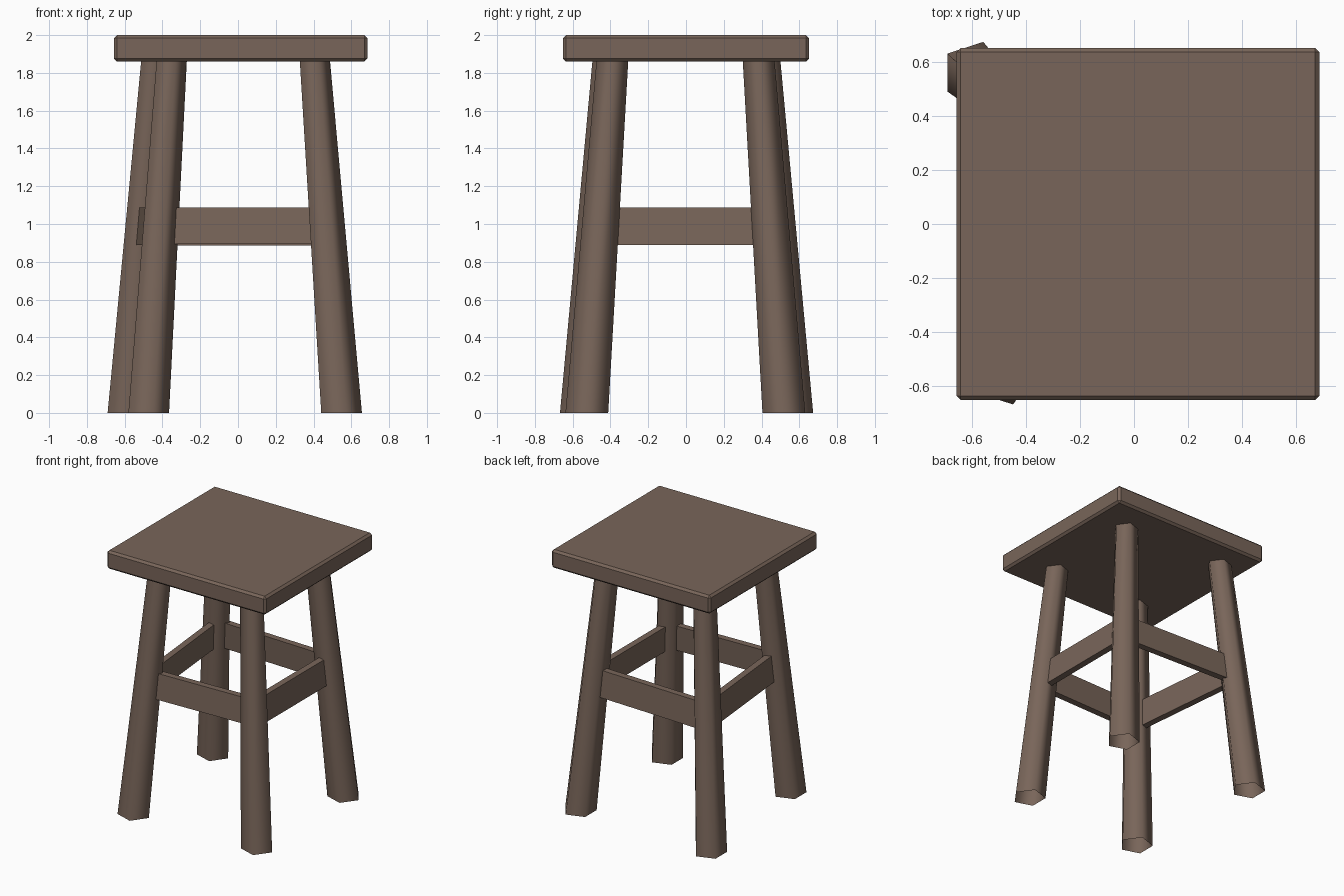
import bpy, bmesh, math
from mathutils import Vector, Matrix

if "Cube" in bpy.data.objects:
    bpy.data.objects.remove(bpy.data.objects["Cube"])

wood = bpy.data.materials.new("brown wood")
wood.diffuse_color = (0.19, 0.131, 0.101, 1)
wood.use_nodes = True
wood.node_tree.nodes["Principled BSDF"].inputs["Base Color"].default_value = wood.diffuse_color

SEAT_BOTTOM, SEAT_TOP = 1.86, 2.0


def finish(bm, name, smooth=False):
    me = bpy.data.meshes.new(name)
    bmesh.ops.recalc_face_normals(bm, faces=bm.faces)
    for f in bm.faces:
        f.smooth = smooth
    bm.to_mesh(me)
    bm.free()
    me.materials.append(wood)
    ob = bpy.data.objects.new(name, me)
    bpy.context.collection.objects.link(ob)
    return ob


def taper(bm):
    # the whole frame narrows towards the seat
    for v in bm.verts:
        s = 1 - 0.257 * v.co.z / SEAT_BOTTOM
        v.co.x *= s
        v.co.y *= s


# seat: chamfered slab
bm = bmesh.new()
size = Matrix.Diagonal((1.342, 1.302, SEAT_TOP - SEAT_BOTTOM, 1))
place = Matrix.Translation((0.014, 0, (SEAT_TOP + SEAT_BOTTOM) / 2))
bmesh.ops.create_cube(bm, size=1, matrix=place @ size)
bmesh.ops.bevel(bm, geom=list(bm.edges), offset=0.016, segments=1, affect='EDGES')
finish(bm, "seat")

# legs: open five-sided tubes, foot centres slightly irregular
feet = {
    "front_left": Vector((-0.484, -0.554)),
    "front_right": Vector((0.537, -0.525)),
    "back_right": Vector((0.537, 0.518)),
    "back_left": Vector((-0.594, 0.56)),
}
for name, c in feet.items():
    bm = bmesh.new()
    rings = []
    for z in (0, SEAT_BOTTOM + 0.02):
        rings.append([bm.verts.new((c.x + 0.119 * math.cos(math.tau * i / 5),
                                    c.y + 0.119 * math.sin(math.tau * i / 5), z))
                      for i in range(5)])
    for i in range(5):
        j = (i + 1) % 5
        bm.faces.new((rings[0][i], rings[0][j], rings[1][j], rings[1][i]))
    taper(bm)
    finish(bm, name + "_leg", smooth=True)

# rails: boards joining neighbouring legs
rails = {
    "front_rail": ("front_left", "front_right", 0.895),
    "right_rail": ("front_right", "back_right", 0.89),
    "back_rail": ("back_right", "back_left", 0.887),
    "left_rail": ("back_left", "front_left", 0.89),
}
for name, (a, b, z0) in rails.items():
    p, q = feet[a], feet[b]
    d = q - p
    mid = (p + q) / 2
    bm = bmesh.new()
    m = (Matrix.Translation((mid.x, mid.y, (z0 + 1.088) / 2))
         @ Matrix.Rotation(math.atan2(d.y, d.x), 4, 'Z')
         @ Matrix.Diagonal((d.length, 0.058, 1.088 - z0, 1)))
    bmesh.ops.create_cube(bm, size=1, matrix=m)
    taper(bm)
    finish(bm, name)
